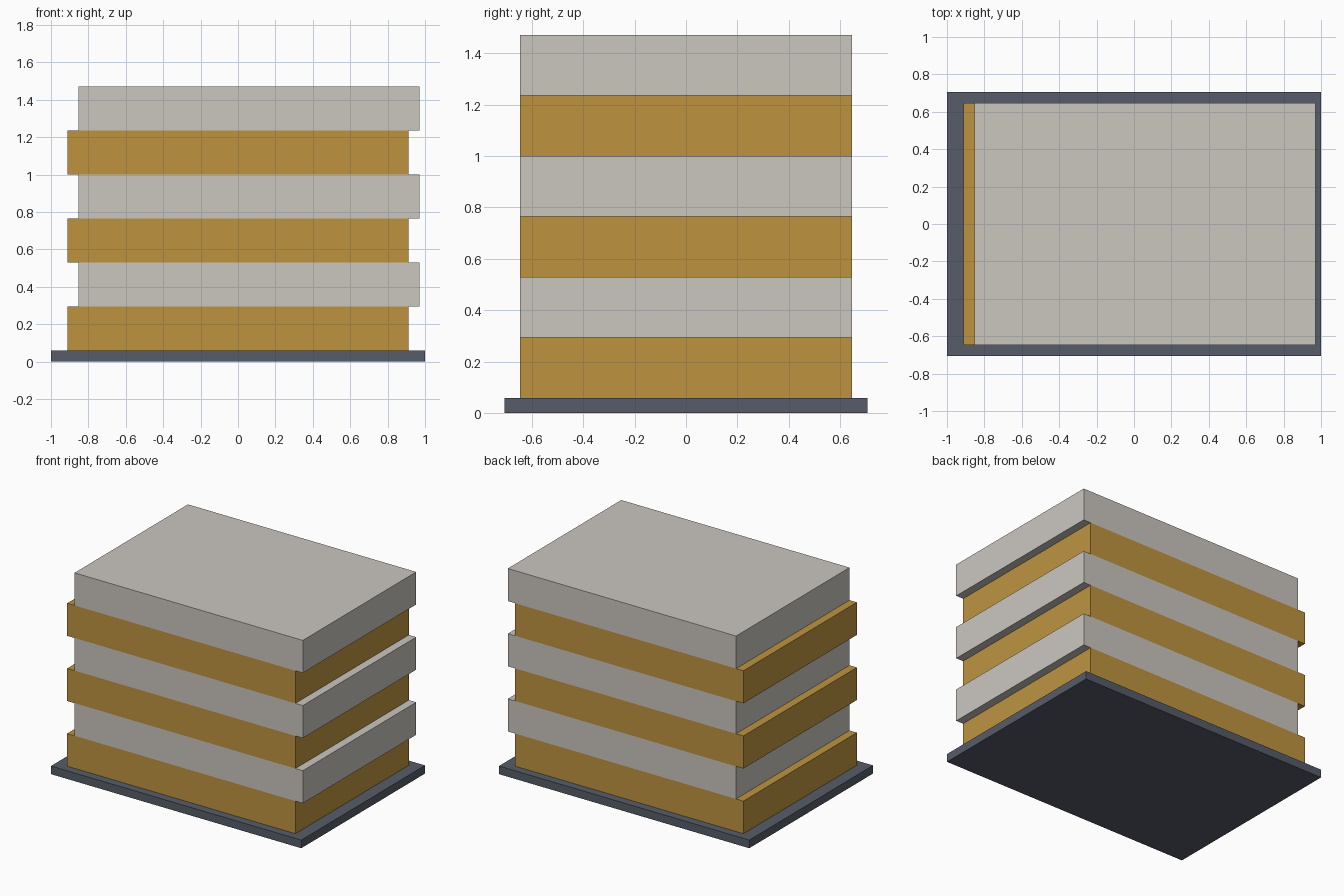
import bpy

cube = bpy.data.objects.get("Cube")
if cube:
    bpy.data.objects.remove(cube, do_unlink=True)

U = 1 / 17  # design module


def material(name, rgb):
    mat = bpy.data.materials.new(name)
    mat.use_nodes = True
    color = (*rgb, 1)
    mat.diffuse_color = color
    for node in mat.node_tree.nodes:
        if node.type == "BSDF_PRINCIPLED":
            node.inputs["Base Color"].default_value = color
    return mat


def slab(name, size, x, bottom, mat):
    """Box of the given size, with its underside at height bottom."""
    bpy.ops.mesh.primitive_cube_add(size=1, location=(x, 0, bottom + size[2] / 2))
    obj = bpy.context.object
    obj.name = name
    obj.scale = size
    bpy.ops.object.transform_apply(location=False, rotation=False, scale=True)
    obj.data.materials.append(mat)
    return obj


slate = material("slate", (0.093, 0.107, 0.138))
ochre = material("ochre", (0.515, 0.296, 0.051))
pale_grey = material("pale grey", (0.597, 0.571, 0.527))

# Base plate
slab("base_plate", (34 * U, 24 * U, U), 0, 0, slate)

# Alternating layers, the grey ones shifted to the side
for i in range(6):
    odd = i % 2
    name = f"{'grey' if odd else 'ochre'}_layer_{i // 2 + 1}"
    slab(name, (31 * U, 22 * U, 4 * U), odd * U, U + i * 4 * U,
         pale_grey if odd else ochre)
